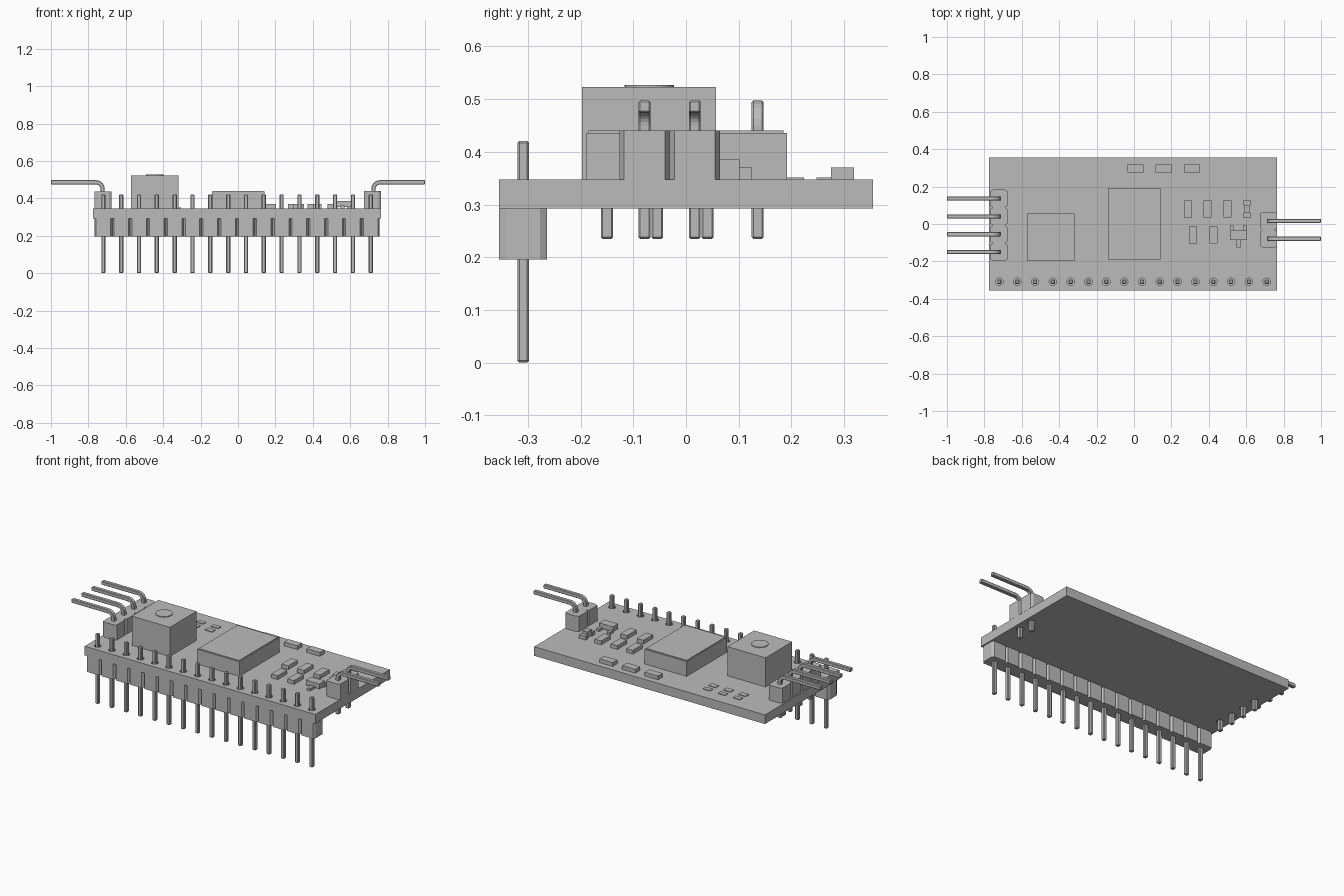
import bpy, bmesh, math
from mathutils import Vector

if "Cube" in bpy.data.objects:
    bpy.data.objects.remove(bpy.data.objects["Cube"], do_unlink=True)

grey = bpy.data.materials.new("plain_grey")
grey.use_nodes = True
COLOUR = (0.5, 0.5, 0.5, 1)
grey.diffuse_color = COLOUR
grey.node_tree.nodes["Principled BSDF"].inputs["Base Color"].default_value = COLOUR

BOARD_Z = 0.347      # top of the board
BOARD_BASE = 0.292   # underside of the board
PITCH = 0.0953       # pin spacing
PIN = 0.0225         # pin thickness


def finish(name, bm):
    bmesh.ops.recalc_face_normals(bm, faces=bm.faces)
    mesh = bpy.data.meshes.new(name)
    bm.to_mesh(mesh)
    bm.free()
    mesh.materials.append(grey)
    ob = bpy.data.objects.new(name, mesh)
    bpy.context.collection.objects.link(ob)
    return ob


def prism(bm, points, offset):
    """Extrude a closed planar outline by an offset."""
    face = bm.faces.new([bm.verts.new(p) for p in points])
    ext = bmesh.ops.extrude_face_region(bm, geom=[face])["geom"]
    verts = [v for v in ext if isinstance(v, bmesh.types.BMVert)]
    bmesh.ops.translate(bm, verts=verts, vec=Vector(offset))


def box(bm, x0, x1, y0, y1, z0, z1):
    prism(bm, [(x0, y0, z0), (x1, y0, z0), (x1, y1, z0), (x0, y1, z0)], (0, 0, z1 - z0))


def box_part(name, *dims):
    bm = bmesh.new()
    box(bm, *dims)
    return finish(name, bm)


def bevel(ob, width):
    mod = ob.modifiers.new("edge_bevel", "BEVEL")
    mod.width = width
    mod.segments = 1
    return ob


def disc(bm, x, y, r, z0, z1, n=24):
    ring = [(x + r * math.cos(2 * math.pi * i / n), y + r * math.sin(2 * math.pi * i / n), z0)
            for i in range(n)]
    prism(bm, ring, (0, 0, z1 - z0))


def housing(name, centre, count, along_x, z0, z1):
    """Connector body: a row of cells with chamfered corners."""
    half, cut, depth, side = PITCH / 2, 0.009, 0.014, 0.0455
    edge = []
    for i in range(count):
        s = (i - (count - 1) / 2) * PITCH
        edge += [(s - half, side - depth), (s - half + cut, side),
                 (s + half - cut, side), (s + half, side - depth)]
    # neighbouring cells share their notch point
    edge = [p for i, p in enumerate(edge) if i == 0 or math.dist(p, edge[i - 1]) > 1e-5]
    outline = edge + [(s, -t) for s, t in reversed(edge)]
    cx, cy = centre
    pts = [(cx + s, cy + t, z0) if along_x else (cx + t, cy + s, z0) for s, t in outline]
    bm = bmesh.new()
    prism(bm, pts, (0, 0, z1 - z0))
    return finish(name, bm)


def bent_pin(name, x, y, side):
    """Right-angle pin rising through the board and turning outwards."""
    h, r, top, low = PIN / 2, 0.036, 0.486, 0.235
    inner, outer = [(-0.0, 0)], []
    inner, outer = [(h, low)], [(-h, low)]
    for i in range(7):
        a = math.pi / 2 * i / 6
        for line, rad in ((inner, r - h), (outer, r + h)):
            line.append((r - rad * math.cos(a), top - r + rad * math.sin(a)))
    reach = 1 - abs(x)
    inner.append((reach, top - h))
    outer.append((reach, top + h))
    bm = bmesh.new()
    prism(bm, [(x + side * u, y - h, z) for u, z in inner + outer[::-1]], (0, PIN, 0))
    ob = bevel(finish(name, bm), 0.003)
    ob.modifiers[0].limit_method = "ANGLE"


# Pin positions
row_x = [-0.005 + (i - 7.5) * PITCH for i in range(16)]
ROW_Y = -0.309
left_y, right_y = -0.031, -0.007
four_pins = [(-0.724, right_y + (i - 1.5) * PITCH) for i in range(4)]
two_pins = [(0.724, left_y + (i - 0.5) * PITCH) for i in range(2)]

# Circuit board with drilled pin holes
board = box_part("circuit_board", -0.775, 0.765, -0.355, 0.355, BOARD_BASE, BOARD_Z)
bm = bmesh.new()
for x, y in [(x, ROW_Y) for x in row_x] + four_pins + two_pins:
    disc(bm, x, y, 0.02, 0.25, 0.4, 16)
drill = finish("hole_cutter", bm)
drill.hide_render = True
drill.hide_set(True)
holes = board.modifiers.new("pin_holes", "BOOLEAN")
holes.object = drill
holes.solver = "EXACT"

# Long pin header below the front edge
housing("front_header_body", (-0.005, ROW_Y), 16, True, 0.196, BOARD_BASE)
for i, x in enumerate(row_x):
    h = PIN / 2
    bevel(box_part(f"front_header_pin_{i + 1}", x - h, x + h, ROW_Y - h, ROW_Y + h, 0, 0.421), 0.004)

# Right-angle headers at both ends
housing("four_way_header_body", (-0.722, right_y), 4, False, BOARD_Z, 0.438)
housing("two_way_header_body", (0.72, left_y), 2, False, BOARD_Z, 0.44)
for i, (x, y) in enumerate(four_pins):
    bent_pin(f"four_way_pin_{i + 1}", x, y, -1)
for i, (x, y) in enumerate(two_pins):
    bent_pin(f"two_way_pin_{i + 1}", x, y, 1)

# Square trimmer block with round top
box_part("trimmer_block", -0.571, -0.317, -0.197, 0.057, BOARD_Z, 0.523)
bm = bmesh.new()
disc(bm, -0.444, -0.07, 0.047, 0.52, 0.527)
finish("trimmer_disc", bm)

# Main chip
box_part("main_chip", -0.139, 0.142, -0.19, 0.192, BOARD_Z, 0.436)
box_part("main_chip_lid", -0.134, 0.137, -0.185, 0.185, 0.43, 0.44)

# Small surface parts: (centre x, centre y, lies along x)
chips = [(x, 0.297, True) for x in (0.008, 0.159, 0.31)]
chips += [(x, 0.08, False) for x in (0.289, 0.393, 0.5)]
chips += [(x, -0.059, False) for x in (0.316, 0.425)]
for i, (x, y, flat) in enumerate(chips):
    a, b = (0.044, 0.022) if flat else (0.022, 0.045)
    box_part(f"small_component_{i + 1}", x - a, x + a, y - b, y + b, BOARD_Z, 0.37)

# Indicator lamp: raised lens between two notched ends
bm = bmesh.new()
for s in (-1, 1):
    y = 0.08 + s * 0.033
    box(bm, 0.583, 0.626, y - 0.012, y + 0.012, BOARD_Z, 0.37)
box(bm, 0.59, 0.619, 0.058, 0.102, BOARD_Z, 0.385)
finish("indicator_lamp", bm)

# Three-legged transistor
bm = bmesh.new()
box(bm, 0.513, 0.604, -0.085, -0.035, BOARD_Z + 0.008, 0.385)
for x, y0, y1 in ((0.523, -0.04, -0.008), (0.594, -0.04, -0.008), (0.559, -0.125, -0.08)):
    box(bm, x - 0.01, x + 0.01, y0, y1, BOARD_Z, 0.362)
finish("transistor", bm)

# Empty solder pad pairs near the back
for i, x in enumerate((-0.53, -0.43, -0.33)):
    bm = bmesh.new()
    box(bm, x - 0.024, x + 0.024, 0.192, 0.224, BOARD_Z, 0.351)
    box(bm, x - 0.024, x + 0.024, 0.248, 0.276, BOARD_Z, 0.351)
    finish(f"solder_pads_{i + 1}", bm)
